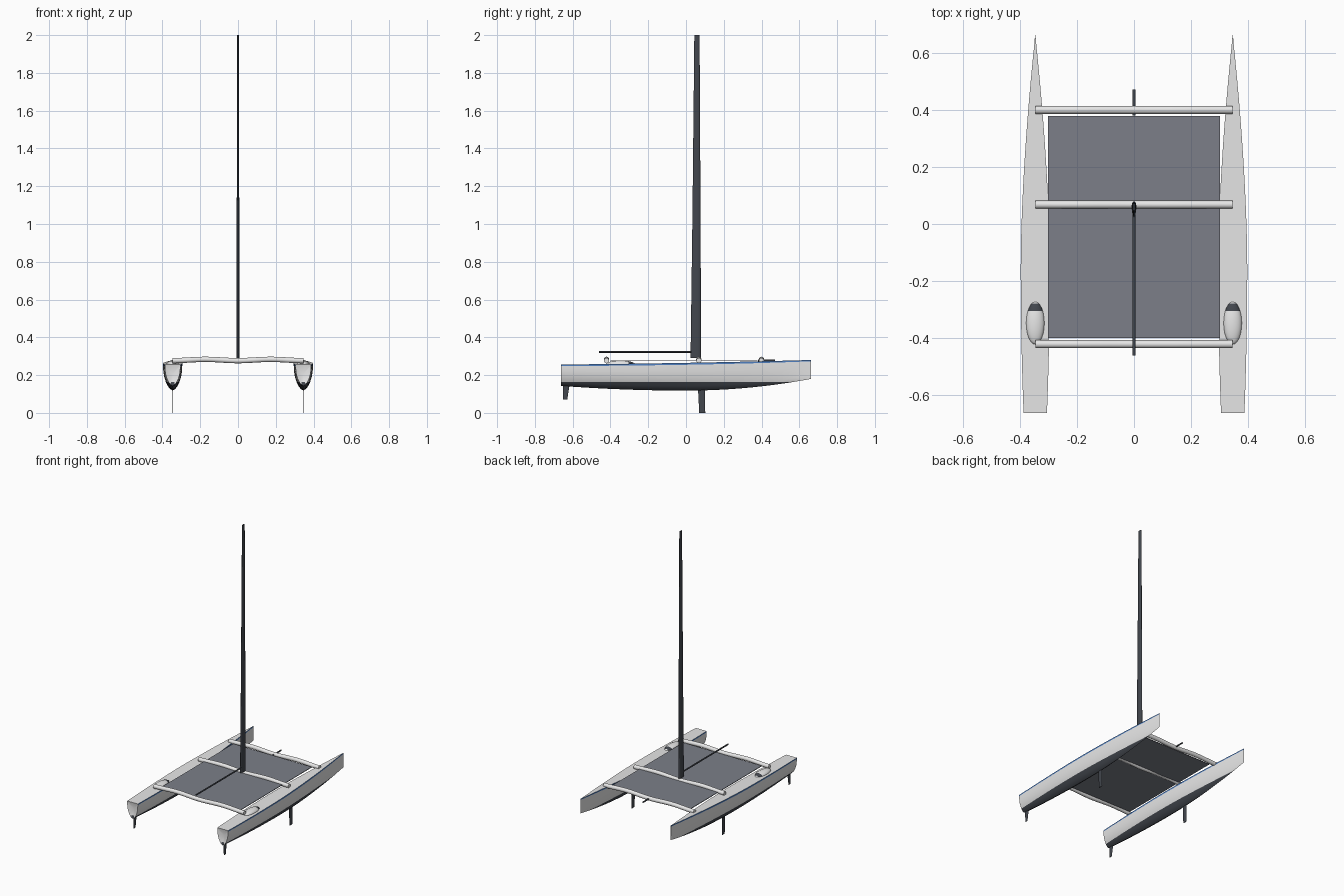
import bpy, bmesh, math
from mathutils import Vector

if "Cube" in bpy.data.objects:
    bpy.data.objects.remove(bpy.data.objects["Cube"])


def material(name, rgb):
    m = bpy.data.materials.new(name)
    m.diffuse_color = (*rgb, 1)
    m.use_nodes = True
    m.node_tree.nodes["Principled BSDF"].inputs["Base Color"].default_value = m.diffuse_color
    return m


WHITE = material("hull white", (0.8, 0.8, 0.8))
BLUE = material("stripe blue", (0.08, 0.22, 0.55))
DARK = material("carbon dark", (0.055, 0.062, 0.075))
NET = material("net grey", (0.2, 0.212, 0.25))
HULL_X = 0.346


def finish(name, bm, mats, angle=35):
    bmesh.ops.recalc_face_normals(bm, faces=bm.faces)
    me = bpy.data.meshes.new(name)
    bm.to_mesh(me)
    bm.free()
    for m in mats:
        me.materials.append(m)
    ob = bpy.data.objects.new(name, me)
    bpy.context.collection.objects.link(ob)
    bpy.ops.object.select_all(action='DESELECT')
    ob.select_set(True)
    bpy.context.view_layer.objects.active = ob
    bpy.ops.object.shade_smooth_by_angle(angle=math.radians(angle))
    return ob


def skin(rings):
    """Bmesh through closed rings of equal point count, with end caps."""
    bm = bmesh.new()
    vs = [[bm.verts.new(p) for p in r] for r in rings]
    n = len(rings[0])
    for a, b in zip(vs, vs[1:]):
        for j in range(n):
            k = (j + 1) % n
            bm.faces.new((a[j], a[k], b[k], b[j])).material_index = int(j in (0, n - 2))
    caps = [bm.faces.new(vs[0]), bm.faces.new(vs[-1])]
    return bm, caps


def loft(name, rings, mat, angle=35):
    bm, _ = skin(rings)
    for f in bm.faces:
        f.material_index = 0
    return finish(name, bm, [mat], angle)


def tube(name, pts, r, mat, sides=16):
    """Round tube along a path of points."""
    pts = [Vector(p) for p in pts]
    axis = (pts[-1] - pts[0]).normalized()
    u = axis.cross(Vector((0, 0, 1))).normalized()
    v = u.cross(axis)
    ang = [2 * math.pi * i / sides for i in range(sides)]
    return loft(name, [[p + r * (math.cos(a) * u + math.sin(a) * v) for a in ang]
                       for p in pts], mat)


def foil(name, x, sections, mat, sides=16):
    """Upright blade; each section is (z, y_back, y_front, half_thickness)."""
    rings = []
    for z, y0, y1, t in sections:
        ring = []
        for i in range(sides):
            a = 2 * math.pi * i / sides
            c = math.cos(a)
            ring.append((x + t * math.sin(a) * (0.8 + 0.2 * c),
                         (y0 + y1) / 2 + (y1 - y0) / 2 * c, z))
        rings.append(ring)
    return loft(name, rings, mat, angle=50)


# Hull lines
WATERLINE = 0.164


def half_beam(y):
    if y < -0.15:
        return 0.051 - 0.010 * ((y + 0.15) / 0.512) ** 2
    return max(0.0008, 0.051 * (1 - ((y + 0.15) / 0.812) ** 1.7))


def sheer(y):
    return 0.265 + 0.012 * y / 0.662 + 0.003 * (y / 0.662) ** 2


def keel(y):
    return 0.118 + (0.062 if y > 0 else 0.025) * (abs(y) / 0.662) ** 2


# Half section as (share of depth, share of beam)
SECTION = [(0, 1), (0.07, 1), (0.3, 0.97), (0.5, 0.88), (0.68, 0.72),
           (0.83, 0.52), (0.94, 0.29), (1, 0)]


def hull(name, cx):
    rings = []
    for i in range(33):
        y = -0.662 + 1.324 * i / 32
        w, top, bot = half_beam(y), sheer(y), keel(y)
        right = [(cx + b * w, y, top + (bot - top) * d) for d, b in SECTION]
        left = [(2 * cx - p[0], y, p[2]) for p in reversed(right[:-1])]
        rings.append(right + left)
    bm, caps = skin(rings)
    # Slightly hollow transom
    fan = bmesh.ops.poke(bm, faces=caps[:1])
    fan["verts"][0].co = (cx, -0.645, 0.207)
    for f in fan["faces"]:
        f.material_index = 0
    # Dark bottom below the waterline
    bmesh.ops.bisect_plane(bm, geom=bm.verts[:] + bm.edges[:] + bm.faces[:],
                           plane_co=(0, 0, WATERLINE), plane_no=(0, 0, 1))
    for f in bm.faces:
        c = f.calc_center_median()
        if c.z < WATERLINE and c.y > -0.66:
            f.material_index = 2
    for f in fan["faces"]:
        if f.is_valid:
            f.material_index = 0
    return finish(name, bm, [WHITE, BLUE, DARK])


# Cockpit pod with a dark windscreen band near its forward end
def pod(name, cx):
    bm = bmesh.new()
    bmesh.ops.create_uvsphere(bm, u_segments=24, v_segments=16, radius=1)
    for cut in (0.56, 0.9):
        bmesh.ops.bisect_plane(bm, geom=bm.verts[:] + bm.edges[:] + bm.faces[:],
                               plane_co=(0, cut, 0), plane_no=(0, 1, 0))
    for f in bm.faces:
        f.material_index = int(0.56 < f.calc_center_median().y < 0.9)
    for v in bm.verts:
        v.co = (cx + v.co.x * 0.032, -0.347 + v.co.y * 0.075, 0.259 + v.co.z * 0.018)
    return finish(name, bm, [WHITE, DARK])


for side, s in (("left", -1), ("right", 1)):
    cx = s * HULL_X
    hull(side + "_hull", cx)
    pod(side + "_cockpit", cx)
    foil(side + "_daggerboard", cx,
         [(0, 0.07, 0.102, 0.002), (0.16, 0.062, 0.1, 0.002)], DARK)
    foil(side + "_rudder", cx,
         [(0.07, -0.65, -0.629, 0.002), (0.155, -0.652, -0.615, 0.002)], DARK)

# Gull-wing cross beams
for name, y in (("rear_beam", -0.421), ("middle_beam", 0.068), ("front_beam", 0.4)):
    pts = []
    for i in range(25):
        x = -HULL_X + 2 * HULL_X * i / 24
        pts.append((x, y, 0.280 - 0.0035 * math.cos(2 * math.pi * x / HULL_X)))
    tube(name, pts, 0.014, WHITE)

# Trampoline
bm = bmesh.new()
bmesh.ops.create_cube(bm, size=1)
for v in bm.verts:
    v.co = (v.co.x * 0.602, -0.011 + v.co.y * 0.778, 0.276 + v.co.z * 0.004)
finish("trampoline", bm, [NET])

# Rig
foil("mast", 0, [(0.29, 0.024, 0.080, 0.010), (1.04, 0.034, 0.077, 0.0085),
                 (1.8, 0.042, 0.073, 0.006), (2.0, 0.044, 0.072, 0.005)], DARK)
tube("boom", [(0, -0.46, 0.323), (0, 0.04, 0.323)], 0.005, DARK, 12)
tube("bowsprit", [(0, 0.38, 0.277), (0, 0.472, 0.277)], 0.005, DARK, 12)
